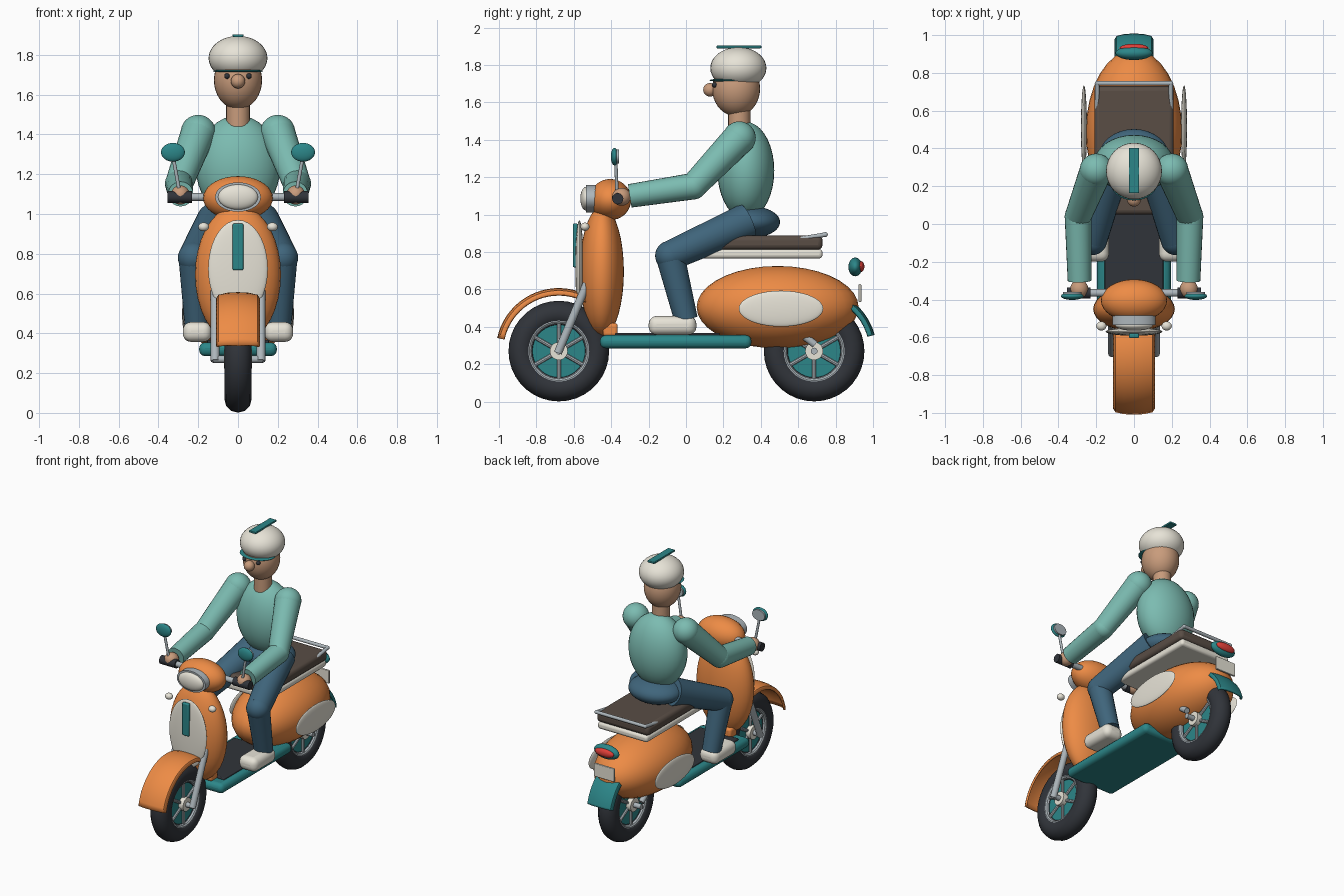
import bpy, bmesh
from math import sin, cos, pi, radians
from mathutils import Vector

if "Cube" in bpy.data.objects:
    bpy.data.objects.remove(bpy.data.objects["Cube"])

COL = dict(orange=(.85, .26, .06), teal=(.025, .24, .25), knit=(.2, .5, .44), denim=(.05, .13, .2),
           cream=(.8, .77, .68), skin=(.58, .33, .2), black=(.03, .034, .042), brown=(.1, .075, .06),
           red=(.75, .05, .04), steel=(.42, .47, .5))
MATS = {}
for k, c in COL.items():
    MATS[k] = bpy.data.materials.new(k)
    MATS[k].diffuse_color = (*c, 1)


def finish(name, col):
    o = bpy.context.object
    o.name = name
    o.data.materials.append(MATS[col])
    bpy.ops.object.shade_smooth_by_angle(angle=radians(35))
    return o


def ball(name, col, loc, half):
    half = (half,) * 3 if isinstance(half, (int, float)) else half
    bpy.ops.mesh.primitive_uv_sphere_add(segments=32, ring_count=18, radius=1, location=loc)
    bpy.context.object.scale = half
    bpy.ops.object.transform_apply(location=False)
    return finish(name, col)


def rod(name, col, a, b, r1, r2=None, n=20):
    a, b = Vector(a), Vector(b)
    d = b - a
    bpy.ops.mesh.primitive_cone_add(vertices=n, radius1=r1, radius2=r1 if r2 is None else r2,
                                    depth=d.length, location=(a + b) / 2,
                                    rotation=d.to_track_quat('Z', 'Y').to_euler())
    return finish(name, col)


def box(name, col, loc, size, bev=0.0, seg=3):
    bpy.ops.mesh.primitive_cube_add(size=1, location=loc)
    o = bpy.context.object
    o.scale = size
    bpy.ops.object.transform_apply(location=False)
    if bev:
        m = o.modifiers.new('bevel', 'BEVEL')
        m.width, m.segments = bev, seg
    return finish(name, col)


def disc(name, col, loc, half):
    # elliptical plate facing -y
    bpy.ops.mesh.primitive_cylinder_add(vertices=40, radius=1, depth=2, location=loc, rotation=(pi / 2, 0, 0))
    bpy.context.object.scale = (half[0], half[2], half[1])
    return finish(name, col)


def fender(name, col, cy, a0, a1, r, w):
    # crowned strip swept round a wheel centre
    bm = bmesh.new()
    sect = [(-w, -.03), (-w * .9, -.012), (-w * .5, -.003), (0, 0), (w * .5, -.003), (w * .9, -.012), (w, -.03)]
    rows = []
    for i in range(21):
        a = radians(a0 + (a1 - a0) * i / 20)
        rows.append([bm.verts.new((x, cy + (r + d) * cos(a), .27 + (r + d) * sin(a))) for x, d in sect])
    for p, q in zip(rows, rows[1:]):
        for j in range(len(sect) - 1):
            bm.faces.new((p[j], p[j + 1], q[j + 1], q[j]))
    bmesh.ops.recalc_face_normals(bm, faces=bm.faces)
    me = bpy.data.meshes.new(name)
    bm.to_mesh(me)
    o = bpy.data.objects.new(name, me)
    bpy.context.collection.objects.link(o)
    bpy.context.view_layer.objects.active = o
    o.select_set(True)
    m = o.modifiers.new('shell', 'SOLIDIFY')
    m.thickness, m.offset = .014, 0
    finish(name, col)


def wheel(tag, cy):
    z = .27
    bpy.ops.mesh.primitive_torus_add(major_segments=36, minor_segments=12, major_radius=.2, minor_radius=.069,
                                     location=(0, cy, z), rotation=(0, pi / 2, 0))
    finish(tag + '_tyre', 'black')
    rod(tag + '_wheel_disc', 'teal', (-.035, cy, z), (.035, cy, z), .165, n=36)
    rod(tag + '_hub', 'cream', (-.07, cy, z), (.07, cy, z), .048)
    rod(tag + '_axle', 'steel', (-.125, cy, z), (.125, cy, z), .018)
    for s in (-1, 1):
        bpy.ops.mesh.primitive_torus_add(major_segments=36, minor_segments=10, major_radius=.163, minor_radius=.018,
                                         location=(s * .04, cy, z), rotation=(0, pi / 2, 0))
        finish(tag + '_rim', 'steel')
        for k in range(6):
            a = pi / 2 + k * pi / 3
            rod(tag + '_spoke', 'steel', (s * .04, cy + .03 * cos(a), z + .03 * sin(a)),
                (s * .04, cy + .16 * cos(a), z + .16 * sin(a)), .011, n=8)


# wheels and fenders
wheel('front', -.68)
wheel('rear', .685)
fender('front_fender', 'orange', -.68, 168, 55, .33, .105)
fender('rear_mudflap', 'teal', .685, 60, 15, .328, .098)

# front shield
ball('leg_shield', 'orange', (0, -.45, .695), (.216, .118, .348))
ball('shield_panel', 'cream', (0, -.57, .725), (.15, .022, .245))
box('shield_strip', 'teal', (0, -.592, .835), (.054, .025, .235), .008)
box('shield_foot', 'orange', (0, -.405, .385), (.2, .08, .07), .015)

# steering head and headlight
ball('steering_head', 'orange', (0, -.405, 1.08), (.175, .112, .11))
disc('headlight_ring', 'steel', (0, -.51, 1.085), (.115, .025, .074))
ball('headlight_lens', 'cream', (0, -.535, 1.085), (.1, .03, .063))
rod('handlebar', 'steel', (-.33, -.365, 1.085), (.33, -.365, 1.085), .02)

# floorboard, rear body, seat
box('floorboard', 'teal', (0, -.055, .32), (.39, .81, .07), .03)
box('floor_mat', 'black', (0, -.1, .357), (.31, .56, .02), .006)
ball('rear_body', 'orange', (0, .49, .505), (.255, .433, .22))
box('seat_base', 'cream', (0, .4, .79), (.4, .66, .05), .018)
box('seat', 'brown', (0, .39, .85), (.42, .68, .075), .025)
rack = [(-.195, .6, .868), (-.195, .745, .893), (.195, .745, .893), (.195, .6, .868)]
for a, b in zip(rack, rack[1:]):
    rod('rack_rail', 'steel', a, b, .012)
for p in rack:
    ball('rack_joint', 'steel', p, .013)

# tail
ball('tail_light_housing', 'teal', (0, .905, .72), (.098, .037, .05))
ball('tail_light', 'red', (0, .932, .722), (.075, .022, .03))
box('rear_plate', 'cream', (0, .93, .58), (.16, .014, .095), .004)

# rider body and head
ball('pelvis', 'denim', (0, .345, .96), (.19, .158, .085))
ball('torso', 'knit', (0, .32, 1.235), (.212, .152, .26))
rod('neck', 'skin', (0, .285, 1.44), (0, .285, 1.58), .06)
ball('head', 'skin', (0, .268, 1.672), (.121, .128, .146))
ball('nose', 'skin', (0, .128, 1.667), .036)
ball('helmet', 'cream', (0, .28, 1.783), (.148, .15, .112))
ball('helmet_brim', 'teal', (0, .225, 1.718), (.126, .1, .009))
box('helmet_stripe', 'teal', (0, .283, 1.896), (.054, .24, .014), .004)

for s in (-1, 1):
    # fork, rear strut, indicators, side panels
    rod('fork_leg', 'steel', (s * .115, -.685, .26), (s * .115, -.53, .63), .022)
    rod('rear_strut', 'steel', (s * .125, .6, .375), (s * .125, .69, .305), .02)
    ball('indicator', 'cream', (s * .173, -.54, .935), (.027, .024, .022))
    ball('side_panel', 'cream', (s * .265, .508, .497), (.016, .226, .096))
    # grips and mirrors
    rod('grip', 'black', (s * .23, -.365, 1.085), (s * .355, -.365, 1.085), .03)
    rod('mirror_stem', 'steel', (s * .29, -.368, 1.09), (s * .325, -.375, 1.28), .009, n=12)
    ball('mirror_shell', 'teal', (s * .327, -.382, 1.31), (.06, .02, .047))
    disc('mirror_glass', 'steel', (s * .327, -.367, 1.31), (.05, .008, .038))
    # legs
    hip, knee, ankle = (s * .11, .33, .965), (s * .222, -.085, .78), (s * .205, .0, .44)
    rod('thigh', 'denim', knee, hip, .08, .098, 24)
    ball('knee', 'denim', knee, .08)
    rod('shin', 'denim', ankle, knee, .063, .077, 24)
    box('shoe', 'cream', (s * .205, -.072, .407), (.145, .255, .1), .042, 5)
    # arms
    sh, el, wr = (s * .2, .285, 1.41), (s * .296, .04, 1.152), (s * .288, -.3, 1.1)
    ball('shoulder', 'knit', sh, .088)
    rod('upper_arm', 'knit', el, sh, .07, .087, 24)
    ball('elbow', 'knit', el, .071)
    rod('forearm', 'knit', wr, el, .063, .071, 24)
    ball('hand', 'skin', (s * .29, -.345, 1.095), (.048, .05, .048))
    # eyes
    ball('eye', 'black', (s * .055, .153, 1.693), .014)

for m in bpy.data.materials:
    if m.users and not m.is_grease_pencil:
        m.use_nodes = True
        m.node_tree.nodes["Principled BSDF"].inputs["Base Color"].default_value = m.diffuse_color
